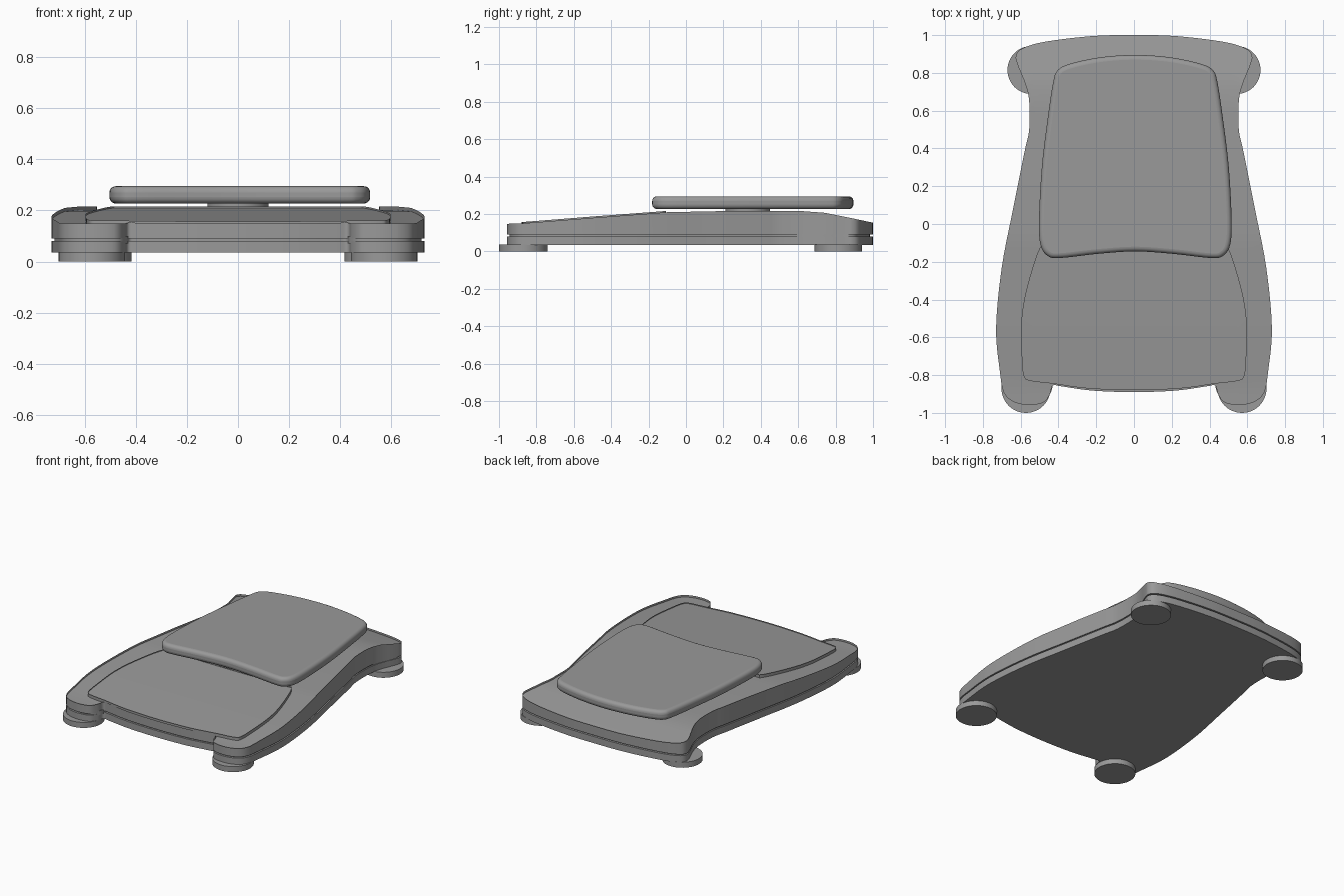
import bpy
import bmesh
from mathutils import Vector

if "Cube" in bpy.data.objects:
    bpy.data.objects.remove(bpy.data.objects["Cube"], do_unlink=True)

grey = bpy.data.materials.new("plain grey")
grey.use_nodes = True
colour = (0.32, 0.32, 0.32, 1)
grey.diffuse_color = colour
grey.node_tree.nodes["Principled BSDF"].inputs["Base Color"].default_value = colour


def outline(half, steps=5):
    """Mirror a right half, listed front to back, and smooth it into a closed loop."""
    pts = [Vector(p) for p in half]
    pts += [Vector((-p.x, p.y)) for p in reversed(pts) if p.x > 0]
    n, loop = len(pts), []
    for i in range(n):
        a, b, c, d = (pts[(i + k) % n] for k in (-1, 0, 1, 2))
        for s in range(steps):
            t = s / steps
            loop.append(0.5 * (2 * b + (c - a) * t + (2 * a - 5 * b + 4 * c - d) * t ** 2
                               + (3 * b - a - 3 * c + d) * t ** 3))
    return loop


def finish(obj):
    obj.data.materials.append(grey)
    bpy.ops.object.select_all(action="DESELECT")
    obj.select_set(True)
    bpy.context.view_layer.objects.active = obj
    bpy.ops.object.shade_smooth_by_angle(angle=0.6)
    return obj


def deck(y):
    """Height of the top surface along the length."""
    knots = [(-1, 0.147), (-0.88, 0.15), (-0.5, 0.18), (-0.1, 0.21), (0.2, 0.216),
             (0.62, 0.216), (0.74, 0.207), (0.9, 0.175), (1.01, 0.152)]
    for (y0, z0), (y1, z1) in zip(knots, knots[1:]):
        if y <= y1:
            return z0 + (z1 - z0) * (y - y0) / (y1 - y0)
    return knots[-1][1]


def slab(name, loop, bottom, top, surface=None, rim=0.0, inset=0.02):
    """Extrude an outline; optionally give it a softened rim and a shaped top."""
    bm = bmesh.new()
    low = [bm.verts.new((p.x, p.y, bottom)) for p in loop]
    high = [bm.verts.new((p.x, p.y, top)) for p in loop]
    bm.faces.new(low[::-1])
    cap = bm.faces.new(high)
    for i in range(len(loop)):
        j = (i + 1) % len(loop)
        bm.faces.new((low[i], low[j], high[j], high[i]))
    if surface:
        bmesh.ops.inset_region(bm, faces=[cap], thickness=inset, use_even_offset=True)
        for v in high:
            v.co.z -= rim
        bmesh.ops.triangulate(bm, faces=[f for f in bm.faces if len(f.verts) > 4])
        for k in range(-19, 20):
            bmesh.ops.bisect_plane(bm, geom=bm.verts[:] + bm.edges[:] + bm.faces[:],
                                   plane_co=(0, k * 0.05 + 0.003, 0), plane_no=(0, 1, 0))
        for v in bm.verts:
            if v.co.z > bottom + 0.001:
                v.co.z += surface(v.co.y) - top
    bmesh.ops.recalc_face_normals(bm, faces=bm.faces[:])
    mesh = bpy.data.meshes.new(name)
    bm.to_mesh(mesh)
    bm.free()
    obj = bpy.data.objects.new(name, mesh)
    bpy.context.collection.objects.link(obj)
    return finish(obj)


# Housing: two shells with a thin recessed seam between them
body = outline([(0, -0.89), (0.22, -0.882), (0.38, -0.86), (0.43, -0.855), (0.445, -0.9),
                (0.48, -0.945), (0.56, -0.958), (0.64, -0.94), (0.69, -0.89), (0.71, -0.78),
                (0.73, -0.55), (0.70, -0.23), (0.64, 0.08), (0.58, 0.38), (0.555, 0.5),
                (0.555, 0.65), (0.575, 0.74), (0.615, 0.84), (0.625, 0.89), (0.59, 0.93),
                (0.47, 0.965), (0.22, 0.995), (0, 1.0)])
slab("lower_shell", body, 0.035, 0.081)
slab("seam", [p * 0.985 for p in body], 0.07, 0.1)
slab("upper_shell", body, 0.09, 1.0, deck, rim=0.014)

# Raised sloping panel in front of the platter
panel = outline([(0, -0.88), (0.25, -0.87), (0.43, -0.845), (0.55, -0.83), (0.585, -0.8),
                 (0.595, -0.68), (0.595, -0.5), (0.565, -0.33), (0.5, -0.13), (0.45, -0.11),
                 (0.25, -0.11), (0, -0.11)])
slab("front_panel", panel, 0.13, 1.0, lambda y: deck(y) + 0.007, rim=0.007, inset=0.018)

# Weighing platter and its support
tray = outline([(0, -0.145), (0.2, -0.158), (0.4, -0.18), (0.465, -0.168), (0.502, -0.11),
                (0.51, 0.02), (0.495, 0.3), (0.465, 0.55), (0.435, 0.75), (0.41, 0.815),
                (0.34, 0.85), (0.18, 0.883), (0, 0.895)])
platter = slab("platter", [p + Vector((0.007, 0)) for p in tray], 0.227, 0.295)
bevel = platter.modifiers.new("soft edge", "BEVEL")
bevel.width = 0.025
bevel.segments = 5
bevel.limit_method = "ANGLE"
bevel.angle_limit = 1.0
platter.data.polygons.foreach_set("use_smooth", [True] * len(platter.data.polygons))


def disc(name, x, y, z, radius, height):
    bpy.ops.mesh.primitive_cylinder_add(vertices=48, radius=radius, depth=height,
                                        location=(x, y, z + height / 2))
    obj = bpy.context.object
    obj.name = name
    finish(obj)


disc("platter_support", 0, 0.33, 0.2, 0.12, 0.035)

# Four round feet
for side, sign in (("left", 1), ("right", -1)):
    disc("front_foot_" + side, sign * 0.572, -0.87, 0, 0.13, 0.038)
    disc("rear_foot_" + side, sign * 0.543, 0.815, 0, 0.127, 0.038)
